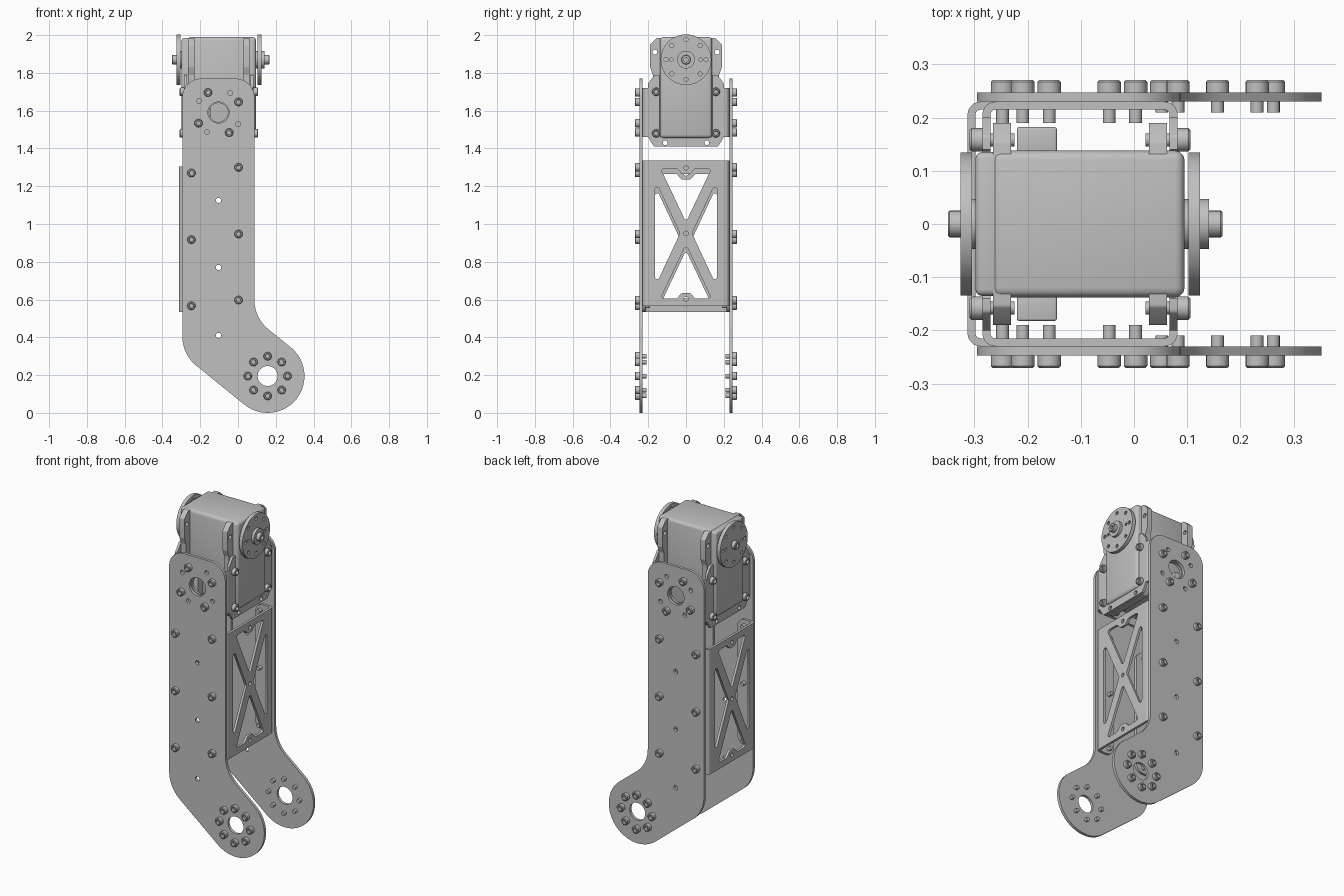
import bpy, bmesh, math
from mathutils import Matrix, Vector

if "Cube" in bpy.data.objects:
    bpy.data.objects.remove(bpy.data.objects["Cube"])

grey = bpy.data.materials.new("light_grey")
grey.use_nodes = True
grey.diffuse_color = (0.53, 0.53, 0.53, 1)
grey.node_tree.nodes["Principled BSDF"].inputs["Base Color"].default_value = (0.53, 0.53, 0.53, 1)

# Local (u, v, normal) axes for flat parts facing each way
FACING = {
    "x": Matrix(((0, 0, 1), (1, 0, 0), (0, 1, 0))).to_4x4(),
    "y": Matrix(((1, 0, 0), (0, 0, -1), (0, 1, 0))).to_4x4(),
    "z": Matrix.Identity(4),
}


def add(name, mesh, matrix=None):
    ob = bpy.data.objects.new(name, mesh)
    bpy.context.collection.objects.link(ob)
    if matrix:
        ob.matrix_world = matrix
    if not mesh.materials:
        mesh.materials.append(grey)
    bpy.ops.object.select_all(action="DESELECT")
    ob.select_set(True)
    bpy.context.view_layer.objects.active = ob
    if mesh.users == 1:
        bpy.ops.object.shade_smooth_by_angle(angle=math.radians(35))
    return ob


def circle(u, v, r, n=16):
    return [(u + r * math.cos(i * math.tau / n), v + r * math.sin(i * math.tau / n)) for i in range(n)]


def ring(u, v, r, count, start=0):
    return [(u + r * math.cos(math.radians(start + i * 360 / count)),
             v + r * math.sin(math.radians(start + i * 360 / count))) for i in range(count)]


def rounded(corners, steps=10):
    """Closed outline from (u, v, radius) corners with filleted corners."""
    out = []
    for i, (u, v, r) in enumerate(corners):
        p = Vector((u, v))
        if r == 0:
            out.append((u, v))
            continue
        a = (Vector(corners[i - 1][:2]) - p).normalized()
        b = (Vector(corners[(i + 1) % len(corners)][:2]) - p).normalized()
        half = a.angle(b) / 2
        c = p + (a + b).normalized() * r / math.sin(half)
        t = r / math.tan(half)
        s, e = p + a * t - c, p + b * t - c
        a0 = math.atan2(s.y, s.x)
        turn = (math.atan2(e.y, e.x) - a0 + math.pi) % math.tau - math.pi
        out += [(c.x + r * math.cos(a0 + turn * k / steps),
                 c.y + r * math.sin(a0 + turn * k / steps)) for k in range(steps + 1)]
    return out


def plate(name, loops, facing, low, high):
    """Flat part: first loop is the outline, the others are holes."""
    cu = bpy.data.curves.new(name, "CURVE")
    cu.dimensions, cu.fill_mode, cu.extrude = "2D", "BOTH", (high - low) / 2
    for loop in loops:
        sp = cu.splines.new("POLY")
        sp.points.add(len(loop) - 1)
        for pt, (u, v) in zip(sp.points, loop):
            pt.co = (u, v, 0, 1)
        sp.use_cyclic_u = True
    tmp = bpy.data.objects.new(name + "_curve", cu)
    bpy.context.collection.objects.link(tmp)
    dg = bpy.context.evaluated_depsgraph_get()
    mesh = bpy.data.meshes.new_from_object(tmp.evaluated_get(dg))
    bpy.data.objects.remove(tmp)
    mid = {"x": (1, 0, 0), "y": (0, 1, 0), "z": (0, 0, 1)}[facing]
    bm = bmesh.new()
    bm.from_mesh(mesh)
    bmesh.ops.remove_doubles(bm, verts=bm.verts, dist=1e-5)
    bm.transform(Matrix.Translation(Vector(mid) * (low + high) / 2) @ FACING[facing])
    bmesh.ops.recalc_face_normals(bm, faces=bm.faces)
    bm.to_mesh(mesh)
    bm.free()
    return add(name, mesh)


def lathe(name, profile, n=16):
    """Mesh turned around local z from (radius, height) points."""
    bm = bmesh.new()
    vs = [bm.verts.new((r, 0, h)) for r, h in profile]
    es = [bm.edges.new(pair) for pair in zip(vs, vs[1:])]
    bmesh.ops.spin(bm, geom=vs + es, cent=(0, 0, 0), axis=(0, 0, 1), angle=math.tau, steps=n)
    bmesh.ops.remove_doubles(bm, verts=bm.verts, dist=1e-5)
    bmesh.ops.recalc_face_normals(bm, faces=bm.faces)
    mesh = bpy.data.meshes.new(name)
    bm.to_mesh(mesh)
    bm.free()
    return mesh


def box(name, x, y, z, bevel):
    bm = bmesh.new()
    bmesh.ops.create_cube(bm, size=1)
    for v in bm.verts:
        v.co = [lo + (c + 0.5) * (hi - lo) for c, (lo, hi) in zip(v.co, (x, y, z))]
    bmesh.ops.bevel(bm, geom=bm.edges[:], offset=bevel, segments=3, profile=0.5, affect="EDGES")
    mesh = bpy.data.meshes.new(name)
    bm.to_mesh(mesh)
    bm.free()
    return add(name, mesh)


def outward(axis, side, at):
    aim = Vector((side, 0, 0)) if axis == "x" else Vector((0, side, 0))
    return Matrix.Translation(at) @ aim.to_track_quat("Z", "Y").to_matrix().to_4x4()


def bolt_mesh(name, length):
    return lathe(name, [(0, 0.008), (0.011, 0.008), (0.012, 0.024), (0.018, 0.024), (0.022, 0.02),
                        (0.022, 0), (0.012, 0), (0.012, -length), (0, -length)])


# Side plates: straight upper arm, slanted foot with round end
foot, hub, r = Vector((0.157, 0.195)), (-0.103, 1.59), 0.195
d = Vector((math.cos(math.radians(-39)), math.sin(math.radians(-39))))
n = Vector((-d.y, d.x))
LEFT, RIGHT = -0.295, 0.087
top_edge, low_edge = foot + n * r, foot - n * r
knee_in = top_edge.y + (RIGHT - top_edge.x) * d.y / d.x
knee_out = low_edge.y + (LEFT - low_edge.x) * d.y / d.x
toe_a, toe_b = top_edge + d * r, low_edge + d * r
outline = rounded([(LEFT, 1.77, 0.1), (RIGHT, 1.77, 0.1), (RIGHT, knee_in, 0.2),
                   (*toe_a, r), (*toe_b, r), (LEFT, knee_out, 0.2)], 14)
holes = [circle(*hub, 0.056, 32), circle(*foot, 0.053, 32)]
holes += [circle(hub[0], z, 0.014, 12) for z in (1.125, 0.77, 0.41)]
holes += [circle(*p, 0.013, 12) for p in ring(*hub, 0.12, 4, 59)]
arm_bolts = ring(*hub, 0.12, 4, 28)
arm_bolts += [(x, z + dz) for x, dz in ((-0.247, 0), (0.003, 0.03)) for z in (0.567, 0.917, 1.27)]
long_bolt, short_bolt = bolt_mesh("long_bolt", 0.057), bolt_mesh("short_bolt", 0.037)
for side, word in ((-1, "front"), (1, "back")):
    lo, hi = sorted((side * 0.23, side * 0.247))
    plate(word + "_side_plate", [outline] + holes, "y", lo, hi)
    for x, z in arm_bolts:
        add(word + "_arm_bolt", long_bolt, outward("y", side, (x, side * 0.247, z)))
    for x, z in ring(*foot, 0.105, 8):
        add(word + "_foot_bolt", short_bolt, outward("y", side, (x, side * 0.247, z)))


def flange(name, x, inward, s, reach, z0, z1):
    """Bent edge strip and round-cornered tab joining a cross web to a side plate."""
    t, bend, far = 0.015, x + inward * 0.035, x + inward * reach
    prof = [(x, s * 0.19, 0), (x, s * 0.23, 0.025), (bend, s * 0.23, 0), (bend, s * (0.23 - t), 0),
            (x + inward * t, s * (0.23 - t), 0.01), (x + inward * t, s * 0.19, 0)]
    plate(name + "_bend", [rounded(prof, 5)], "z", z0, z1)
    tab = [(bend, z0, 0), (far, z0, 0.05), (far, z1, 0.05), (bend, z1, 0)]
    lo, hi = sorted((s * (0.23 - t), s * 0.23))
    plate(name, [rounded(tab, 6)], "y", lo, hi)


# Cross braces: X-shaped web with bent flanges
for word, x, inward, zc in (("left", 0.082, -1, 0.95), ("right", -0.313, 1, 0.92)):
    lo, hi = sorted((x, x + inward * 0.015))
    loops = [[(-0.19, zc - 0.385), (0.19, zc - 0.385), (0.19, zc + 0.385), (-0.19, zc + 0.385)]]
    for s in (-1, 1):
        loops.append(rounded([(s * 0.032, zc, 0.01), (s * 0.165, zc + 0.285, 0.012),
                              (s * 0.165, zc - 0.285, 0.012)], 4))
        loops.append(rounded([(0, zc + s * 0.06, 0.01), (0.135, zc + s * 0.345, 0.012),
                              (0.05, zc + s * 0.345, 0.01), (0.022, zc + s * 0.315, 0.015),
                              (-0.022, zc + s * 0.315, 0.015), (-0.05, zc + s * 0.345, 0.01),
                              (-0.135, zc + s * 0.345, 0.012)], 4))
        loops.append(circle(0, zc + s * 0.347, 0.012, 12))
    loops.append(circle(0, zc, 0.012, 12))
    plate(word + "_cross_brace", loops, "x", lo, hi)
    for s in (-1, 1):
        flange(word + "_brace_flange", x, inward, s, 0.115, zc - 0.385, zc + 0.385)

# Motor case, end cap and side connectors
box("motor_case", (-0.268, 0.095), (-0.138, 0.138), (1.455, 1.99), 0.018)
box("motor_end_cap", (-0.298, -0.25), (-0.135, 0.135), (1.465, 1.985), 0.012)
for s in (-1, 1):
    box("motor_connector", (-0.22, -0.145), sorted((s * 0.13, s * 0.182)), (1.48, 1.62), 0.004)

# Motor mounting flanges, bracket webs, screws and horns at both ends
ear = [(0.155, 1.985, 0.01), (0.19, 1.95, 0.01), (0.19, 1.83, 0.01), (0.175, 1.79, 0.01),
       (0.175, 1.45, 0.01), (0.15, 1.41, 0.01)]
ear_outline = rounded(ear + [(-u, v, q) for u, v, q in reversed(ear)], 3)
ear_holes = [circle(s * u, v, 0.013, 12) for s in (-1, 1) for u, v in ((0.165, 1.91), (0.11, 1.43))]
web = [(0.14, 1.46, 0.01), (0.14, 1.79, 0), (0.165, 1.79, 0.01), (0.2, 1.745, 0.01),
       (0.2, 1.46, 0), (0.17, 1.41, 0.01)]
web_outline = rounded(web + [(-u, v, q) for u, v, q in reversed(web)], 3)
web_holes = [circle(s * 0.11, 1.43, 0.013, 12) for s in (-1, 1)]
horn_holes = [circle(*p, 0.011, 10) for p in ring(0, 1.87, 0.106, 8, 0)]
horn_holes += [circle(s * 0.077, 1.87, 0.009, 10) for s in (-1, 1)]
horn_hub = lathe("horn_hub", [(0, 0.02), (0.012, 0.02), (0.012, 0.042), (0.022, 0.042), (0.025, 0.039),
                              (0.025, 0.017), (0.047, 0.017), (0.047, -0.045), (0, -0.045)], 24)
screw = bolt_mesh("screw", 0.06)
for side, word, flange_x, web_x, horn_x, hub_x in ((1, "left", 0.045, 0.082, 0.113, 0.124),
                                                   (-1, "right", -0.248, -0.285, -0.315, -0.308)):
    plate(word + "_motor_flange", [ear_outline] + ear_holes, "x", flange_x - 0.017, flange_x + 0.017)
    lo, hi = sorted((web_x, web_x - side * 0.015))
    plate(word + "_bracket_web", [web_outline] + web_holes, "x", lo, hi)
    for s in (-1, 1):
        flange(word + "_bracket_flange", web_x, -side, s, 0.1, 1.46, 1.72)
        for z in (1.48, 1.7):
            add(word + "_motor_screw", screw, outward("x", side, (web_x, s * 0.158, z)))
    plate(word + "_horn", [circle(0, 1.87, 0.134, 48)] + horn_holes, "x", horn_x - 0.011, horn_x + 0.011)
    add(word + "_horn_hub", horn_hub, outward("x", side, (hub_x, 0, 1.87)))

# Bracket side faces behind the upper arm holes
for s in (-1, 1):
    lo, hi = sorted((s * 0.215, s * 0.23))
    face = [(-0.25, 1.46), (0.04, 1.46), (0.04, 1.72), (-0.25, 1.72)]
    plate("bracket_side", [face, circle(*hub, 0.05, 32)], "y", lo, hi)
